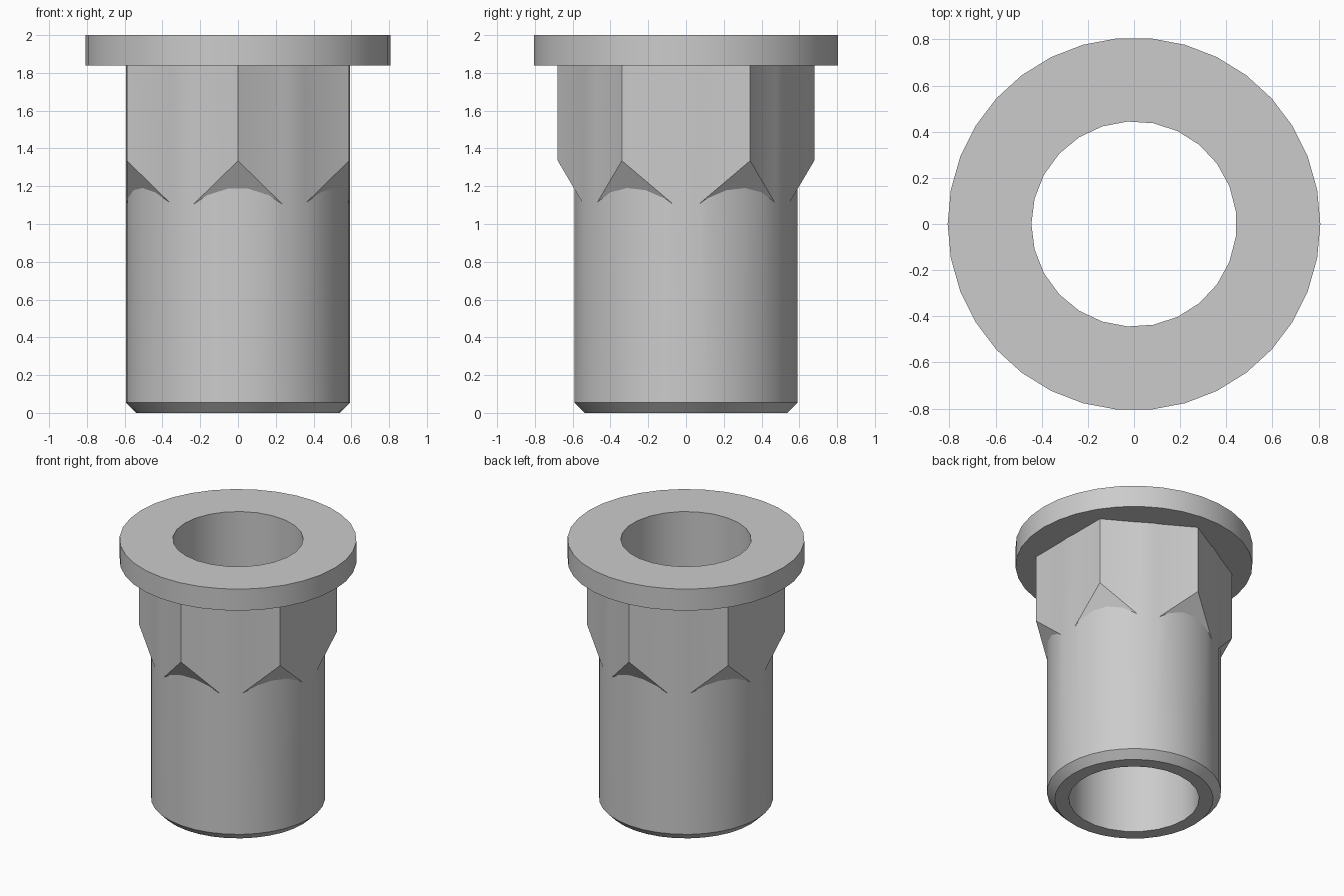
import bpy
import bmesh
from math import cos, sin, pi, radians
from mathutils import Vector

if "Cube" in bpy.data.objects:
    bpy.data.objects.remove(bpy.data.objects["Cube"])

steel = bpy.data.materials.new("grey steel")
steel.use_nodes = True
GREY = (0.6, 0.6, 0.6, 1)
steel.diffuse_color = GREY
steel.node_tree.nodes["Principled BSDF"].inputs["Base Color"].default_value = GREY


def turned(name, profile, sides, start=pi):
    """Solid of stacked rings from (radius, height) pairs, capped at both ends."""
    bm = bmesh.new()
    angles = [start + 2 * pi * i / sides for i in range(sides)]
    rings = [[bm.verts.new((r * cos(a), r * sin(a), z)) for a in angles]
             for r, z in profile]
    for low, high in zip(rings, rings[1:]):
        for i in range(sides):
            j = (i + 1) % sides
            bm.faces.new((low[i], low[j], high[j], high[i]))
    bm.faces.new(rings[0][::-1])
    bm.faces.new(rings[-1])
    mesh = bpy.data.meshes.new(name)
    bm.to_mesh(mesh)
    bm.free()
    mesh.materials.append(steel)
    obj = bpy.data.objects.new(name, mesh)
    bpy.context.collection.objects.link(obj)
    return obj


def combine(target, other, operation):
    """Apply an exact boolean and discard the other solid."""
    bpy.context.view_layer.objects.active = target
    mod = target.modifiers.new(operation, "BOOLEAN")
    mod.operation, mod.object, mod.solver = operation, other, "EXACT"
    bpy.ops.object.modifier_apply(modifier=mod.name)
    bpy.data.objects.remove(other)


# Round shank with chamfered foot
body = turned("flanged_sleeve", [(0.54, 0), (0.594, 0.055), (0.594, 1.9)], 34)

# Hexagonal neck, each lower corner cut off by a sloping plane
neck = turned("hex_neck", [(0.679, 1.05), (0.679, 1.9)], 6, pi / 2)
bm = bmesh.new()
bm.from_mesh(neck.data)
for k in range(6):
    a = pi / 2 + k * pi / 3
    out = Vector((cos(a), sin(a), 0))
    cut = bmesh.ops.bisect_plane(
        bm, geom=bm.verts[:] + bm.edges[:] + bm.faces[:],
        plane_co=out * 0.679 + Vector((0, 0, 1.335)),
        plane_no=out - Vector((0, 0, 0.59)), clear_outer=True)
    rim = [e for e in cut["geom_cut"] if isinstance(e, bmesh.types.BMEdge)]
    bmesh.ops.holes_fill(bm, edges=rim, sides=0)
bmesh.ops.recalc_face_normals(bm, faces=bm.faces[:])
bm.to_mesh(neck.data)
bm.free()
combine(body, neck, "UNION")

# Flange on top
combine(body, turned("flange", [(0.808, 1.838), (0.808, 2)], 34), "UNION")

# Straight bore through everything
combine(body, turned("bore", [(0.445, -0.1), (0.445, 2.1)], 25), "DIFFERENCE")

bpy.ops.object.select_all(action="DESELECT")
body.select_set(True)
bpy.context.view_layer.objects.active = body
bpy.ops.object.shade_smooth_by_angle(angle=radians(25))
